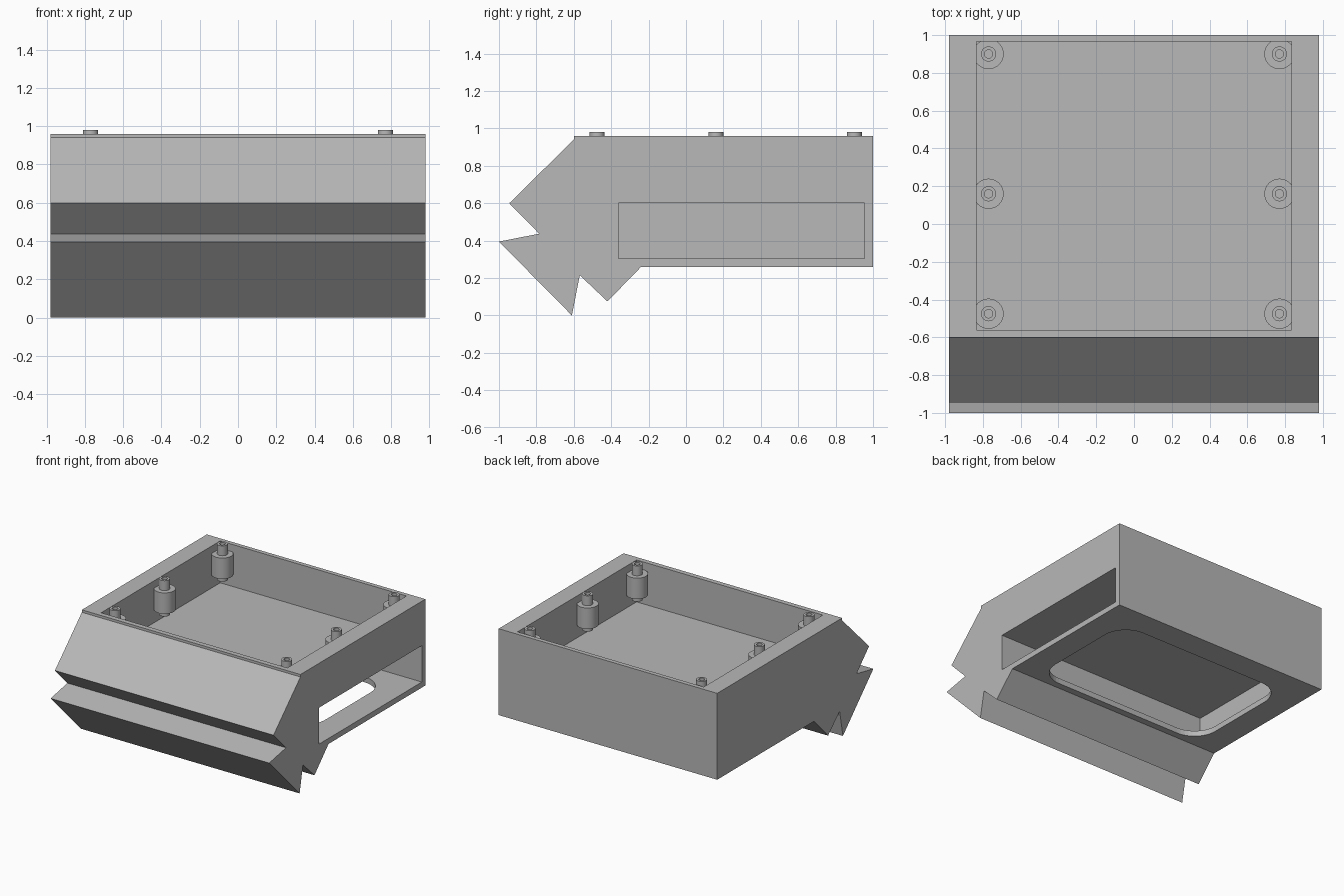
import bpy, bmesh, math
from mathutils import Vector

if "Cube" in bpy.data.objects:
    bpy.data.objects.remove(bpy.data.objects["Cube"], do_unlink=True)

grey = bpy.data.materials.new("plain grey")
grey.use_nodes = True
GREY = (0.48, 0.48, 0.48, 1)
grey.diffuse_color = GREY
grey.node_tree.nodes["Principled BSDF"].inputs["Base Color"].default_value = GREY


def make(name, bm):
    bmesh.ops.recalc_face_normals(bm, faces=bm.faces)
    mesh = bpy.data.meshes.new(name)
    bm.to_mesh(mesh)
    bm.free()
    mesh.materials.append(grey)
    obj = bpy.data.objects.new(name, mesh)
    bpy.context.collection.objects.link(obj)
    return obj


def prism(name, points, offset):
    """Extrude a flat outline along the offset vector."""
    bm = bmesh.new()
    face = bm.faces.new([bm.verts.new(p) for p in points])
    ext = bmesh.ops.extrude_face_region(bm, geom=[face])
    moved = [v for v in ext["geom"] if isinstance(v, bmesh.types.BMVert)]
    bmesh.ops.translate(bm, verts=moved, vec=Vector(offset))
    return make(name, bm)


def rectangle(x0, x1, y0, y1, z):
    return [(x0, y0, z), (x1, y0, z), (x1, y1, z), (x0, y1, z)]


def rounded_rectangle(x0, x1, y0, y1, r, z, steps=10):
    centres = [(x1 - r, y1 - r), (x0 + r, y1 - r), (x0 + r, y0 + r), (x1 - r, y0 + r)]
    points = []
    for quarter, (cx, cy) in enumerate(centres):
        for i in range(steps + 1):
            a = (quarter + i / steps) * math.pi / 2
            points.append((cx + r * math.cos(a), cy + r * math.sin(a), z))
    return points


def cut(target, cutter):
    cutter.hide_render = True
    mod = target.modifiers.new("cut", "BOOLEAN")
    mod.operation = "DIFFERENCE"
    mod.solver = "EXACT"
    mod.object = cutter
    bpy.context.view_layer.objects.active = target
    bpy.ops.object.modifier_apply(modifier=mod.name)
    bpy.data.objects.remove(cutter, do_unlink=True)


# Housing: side profile with the notched front, extruded across the width
W = 0.98
profile = [(1, 0.26), (1, 0.96), (-0.6, 0.96), (-0.6, 0.94), (-0.945, 0.6),
           (-0.785, 0.437), (-1, 0.395), (-0.61, 0), (-0.568, 0.215),
           (-0.42, 0.075), (-0.24, 0.26)]
housing = prism("housing", [(-W, y, z) for y, z in profile], (2 * W, 0, 0))

# Open tray on top, side slot, and rounded opening in the floor
cut(housing, prism("tray_cutter", rectangle(-0.835, 0.835, -0.56, 0.965, 0.62), (0, 0, 0.5)))
cut(housing, prism("slot_cutter", rectangle(-0.945, 1.2, -0.36, 0.955, 0.305), (0, 0, 0.295)))
cut(housing, prism("opening_cutter",
                   rounded_rectangle(-0.775, 0.775, -0.185, 0.79, 0.2, 0.2), (0, 0, 0.2)))


# Mounting posts: hollow pin through a wider body
def post(name, x, y, sides=32):
    hole, pin, body = 0.022, 0.04, 0.08
    outline = [(hole, 0.69), (pin, 0.69), (pin, 0.73), (body, 0.73),
               (body, 0.9), (pin, 0.9), (pin, 0.98), (hole, 0.98)]
    bm = bmesh.new()
    rings = []
    for i in range(sides):
        a = 2 * math.pi * i / sides
        rings.append([bm.verts.new((x + r * math.cos(a), y + r * math.sin(a), z))
                      for r, z in outline])
    n = len(outline)
    for i in range(sides):
        a, b = rings[i], rings[(i + 1) % sides]
        for j in range(n):
            k = (j + 1) % n
            bm.faces.new((a[j], b[j], b[k], a[k]))
    obj = make(name, bm)
    bpy.ops.object.select_all(action="DESELECT")
    obj.select_set(True)
    bpy.context.view_layer.objects.active = obj
    bpy.ops.object.shade_smooth_by_angle(angle=math.radians(30))


for side, x in (("left", 0.77), ("right", -0.77)):
    for place, y in (("front", -0.475), ("middle", 0.16), ("back", 0.9)):
        post(f"{place}_{side}_post", x, y)
